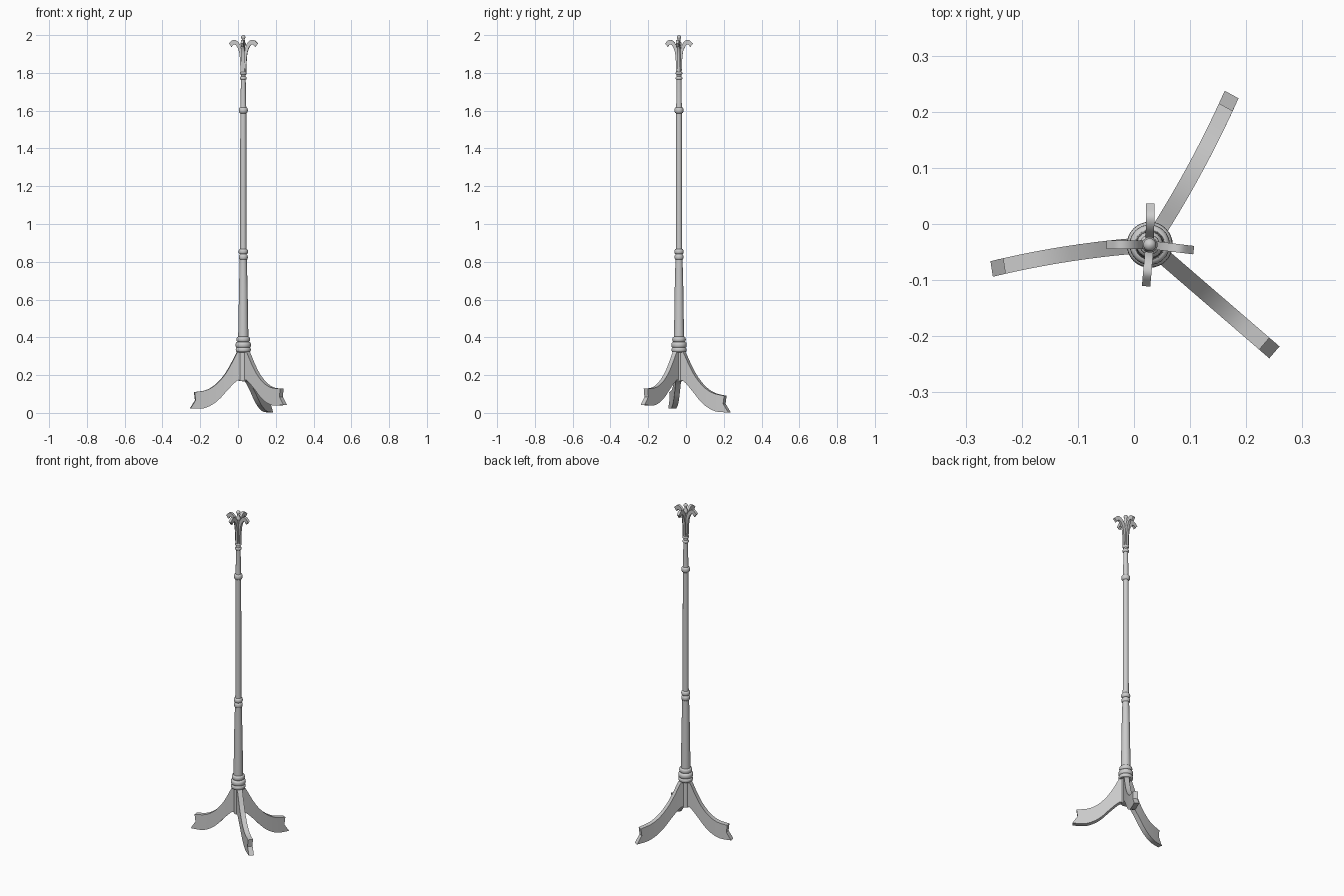
import bpy, bmesh, math
from mathutils import Vector

if "Cube" in bpy.data.objects:
    bpy.data.objects.remove(bpy.data.objects["Cube"])

CX, CY = 0.028, -0.037      # axis of the stand


def finish(name, bm, angle):
    bmesh.ops.recalc_face_normals(bm, faces=bm.faces)
    me = bpy.data.meshes.new(name)
    bm.to_mesh(me)
    bm.free()
    ob = bpy.data.objects.new(name, me)
    bpy.context.collection.objects.link(ob)
    bpy.ops.object.select_all(action='DESELECT')
    ob.select_set(True)
    bpy.context.view_layer.objects.active = ob
    bpy.ops.object.shade_smooth_by_angle(angle=math.radians(angle))
    return ob


def lathe(name, profile, n=32):
    """Turned part from (radius, height) points."""
    bm = bmesh.new()
    rings = [[bm.verts.new((CX + r * math.cos(i * math.tau / n),
                            CY + r * math.sin(i * math.tau / n), z))
              for i in range(n)] for r, z in profile]
    for a, b in zip(rings, rings[1:]):
        for i in range(n):
            j = (i + 1) % n
            bm.faces.new((a[i], a[j], b[j], b[i]))
    bm.faces.new(rings[0])
    bm.faces.new(rings[-1])
    return finish(name, bm, 40)


def bead(r, z, h, base):
    """Rounded ring on the pole: radius r, centre z, half height h."""
    return [(base + (r - base) * math.cos(t), z + h * math.sin(t))
            for t in [math.radians(a) for a in range(-90, 91, 30)]]


def spline(pts, steps=4):
    p = [Vector(q) for q in pts]
    p = [2 * p[0] - p[1]] + p + [2 * p[-1] - p[-2]]
    out = []
    for i in range(1, len(p) - 2):
        a, b, c, d = p[i - 1:i + 3]
        for s in range(steps):
            t = s / steps
            out.append(0.5 * (2 * b + (c - a) * t + (2 * a - 5 * b + 4 * c - d) * t * t
                              + (3 * b - a - 3 * c + d) * t ** 3))
    return out + [p[-2]]


def blade(name, top, bottom, inset, width, deg, scale=1.0, lift=0.0, bow=0.0):
    """Curved plank standing in a radial plane, between two edge curves."""
    T, B = spline(top), spline(bottom)
    a = math.radians(deg)
    reach = B[-1].x
    bm = bmesh.new()
    loops = []
    for k, (t, b) in enumerate(zip(T, B)):
        m = (t + b) / 2
        if k == len(T) - 1:
            m.x -= inset
        row = []
        for side, pts in ((-1, (t, m, b)), (1, (b, m, t))):
            for q in pts:
                f = q.x / reach
                off = side * width / 2 - bow * 4 * f * (1 - f)
                r = q.x * scale
                row.append(bm.verts.new((CX + r * math.cos(a) - off * math.sin(a),
                                         CY + r * math.sin(a) + off * math.cos(a),
                                         q.y + lift * f)))
        loops.append(row)
    for p, q in zip(loops, loops[1:]):
        for i in range(6):
            j = (i + 1) % 6
            bm.faces.new((p[i], p[j], q[j], q[i]))
    for e in (loops[0], loops[-1]):
        bm.faces.new((e[0], e[1], e[4], e[5]))
        bm.faces.new((e[1], e[2], e[3], e[4]))
    return finish(name, bm, 30)


# central pole with turned rings
lathe("pole", [(0.027, 0.39), (0.027, 0.41), (0.025, 0.50), (0.023, 0.65), (0.019, 0.80)]
      + bead(0.024, 0.825, 0.013, 0.019) + bead(0.025, 0.854, 0.014, 0.017)
      + [(0.0165, 0.90), (0.016, 1.57)] + bead(0.024, 1.602, 0.016, 0.016)
      + [(0.0145, 1.64), (0.013, 1.75)] + bead(0.018, 1.772, 0.008, 0.013)
      + bead(0.018, 1.798, 0.008, 0.013) + [(0.011, 1.83), (0.009, 1.95)])

# collar above the legs
lathe("collar", [(0.025, 0.32), (0.037, 0.322)] + bead(0.040, 0.334, 0.010, 0.036)
      + bead(0.041, 0.360, 0.014, 0.035) + bead(0.036, 0.389, 0.013, 0.030)
      + [(0.026, 0.404)])

# hub that holds the legs
lathe("leg_hub", [(0.024, 0.168), (0.024, 0.325)])

# finial on top
lathe("finial", [(0.009, 1.94), (0.014, 1.948), (0.014, 1.956), (0.008, 1.966), (0.007, 1.974)]
      + [(0.0115 * math.cos(math.radians(d)), 1.9885 + 0.0115 * math.sin(math.radians(d)))
         for d in (-50, -25, 0, 25, 50, 75, 88)], 24)

# three splayed legs
LEG_TOP = [(0.01, 0.340), (0.032, 0.322), (0.07, 0.25), (0.105, 0.195),
           (0.15, 0.148), (0.20, 0.120), (0.262, 0.110)]
LEG_BOTTOM = [(0.01, 0.168), (0.035, 0.170), (0.088, 0.118), (0.12, 0.082),
              (0.16, 0.048), (0.215, 0.024), (0.285, 0.023)]
for name, deg, scale, lift, bow in (("leg_back", 61.4, 1.07, -0.021, 0.006),
                                    ("leg_left", 188.7, 1.0, 0.0, 0.006),
                                    ("leg_right", -40.8, 1.03, 0.020, 0.0)):
    blade(name, LEG_TOP, LEG_BOTTOM, 0.017, 0.028, deg, scale, lift, bow)

# four coat hooks
HOOK_TOP = [(0.004, 1.815), (0.006, 1.88), (0.012, 1.935), (0.030, 1.966),
            (0.055, 1.975), (0.079, 1.955)]
HOOK_BOTTOM = [(0.015, 1.80), (0.018, 1.87), (0.024, 1.915), (0.038, 1.944),
               (0.052, 1.950), (0.064, 1.936)]
for name, deg, scale in (("hook_right", -7, 1.0), ("hook_back", 89, 0.93),
                         ("hook_left", 180, 0.98), ("hook_front", 265, 0.94)):
    blade(name, HOOK_TOP, HOOK_BOTTOM, 0.002, 0.015, deg, scale)
